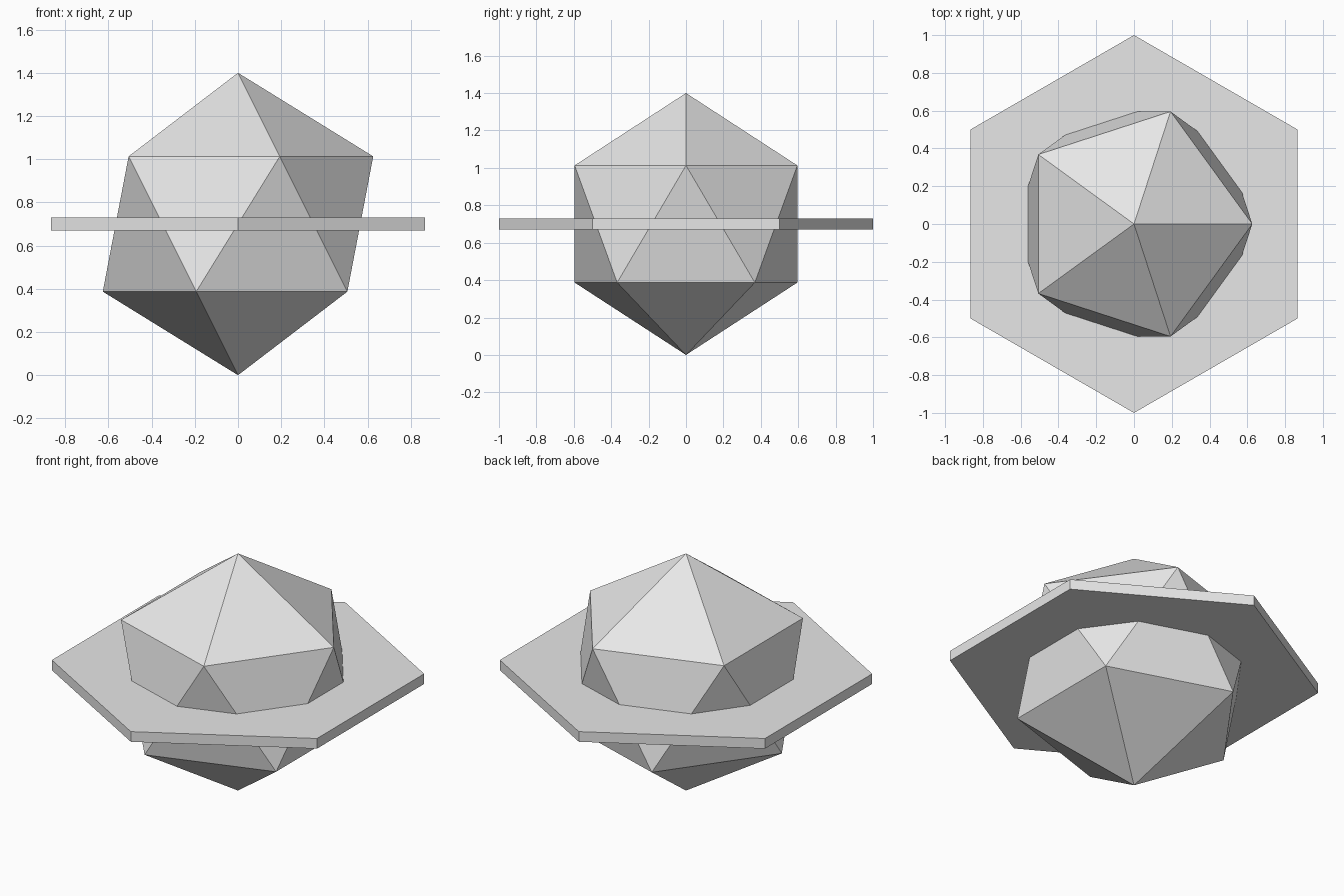
import bpy

if "Cube" in bpy.data.objects:
    bpy.data.objects.remove(bpy.data.objects["Cube"])

CENTRE_Z = 0.70

grey = bpy.data.materials.new("light grey")
grey.diffuse_color = (0.8, 0.8, 0.8, 1.0)
grey.use_nodes = True
grey.node_tree.nodes["Principled BSDF"].inputs["Base Color"].default_value = grey.diffuse_color


def finish(name):
    """Name the newly added part and give it the shared colour."""
    part = bpy.context.object
    part.name = name
    part.data.name = name
    part.data.materials.append(grey)
    return part


# Twenty-sided core standing on its lowest point
bpy.ops.mesh.primitive_ico_sphere_add(
    subdivisions=1, radius=0.70, location=(0, 0, CENTRE_Z))
finish("core_gem")

# Thin six-sided plate around the middle, corners pointing front and back
bpy.ops.mesh.primitive_cylinder_add(
    vertices=6, radius=1.0, depth=0.06, location=(0, 0, CENTRE_Z))
finish("hexagonal_plate")
